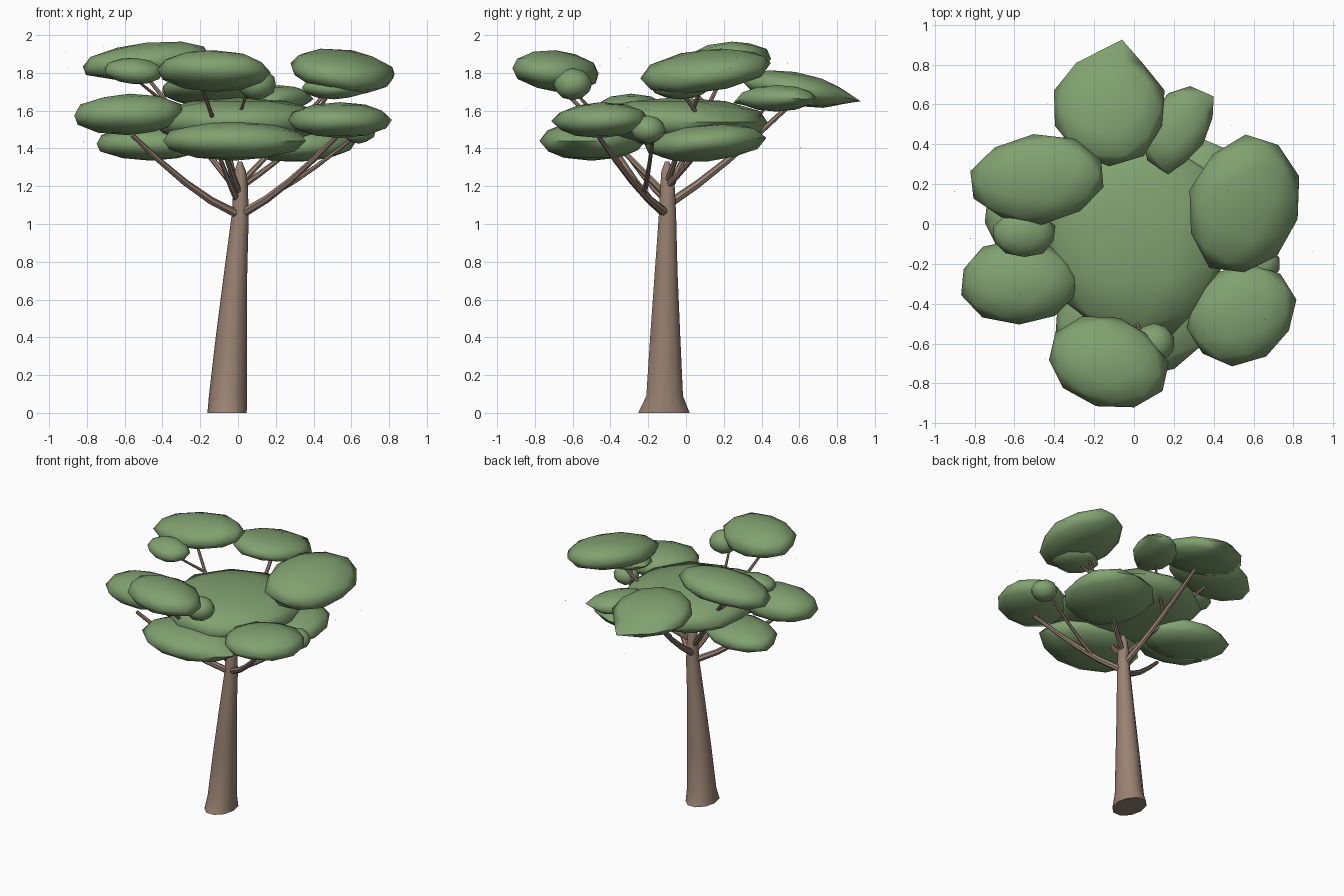
import bpy, bmesh, math, random
from mathutils import Vector

if "Cube" in bpy.data.objects:
    bpy.data.objects.remove(bpy.data.objects["Cube"])

random.seed(4)


def material(name, rgb):
    m = bpy.data.materials.new(name)
    m.diffuse_color = (*rgb, 1)
    m.use_nodes = True
    m.node_tree.nodes["Principled BSDF"].inputs["Base Color"].default_value = m.diffuse_color
    return m


LEAF = material("leaf_green", (0.22, 0.36, 0.165))
BARK = material("bark_brown", (0.32, 0.225, 0.17))


def finish(bm, name, mat, angle=50):
    bmesh.ops.recalc_face_normals(bm, faces=bm.faces)
    me = bpy.data.meshes.new(name)
    bm.to_mesh(me)
    bm.free()
    me.materials.append(mat)
    ob = bpy.data.objects.new(name, me)
    bpy.context.collection.objects.link(ob)
    bpy.ops.object.select_all(action='DESELECT')
    bpy.context.view_layer.objects.active = ob
    ob.select_set(True)
    bpy.ops.object.shade_smooth_by_angle(angle=math.radians(angle))
    return ob


def tube(name, rings, sides):
    """Tapered limb through horizontal or path-aligned rings (centre, rx, ry)."""
    bm = bmesh.new()
    loops = []
    for i, (c, rx, ry) in enumerate(rings):
        a, b = rings[max(i - 1, 0)][0], rings[min(i + 1, len(rings) - 1)][0]
        d = (Vector(b) - Vector(a)).normalized()
        if name == "trunk":
            u, v = Vector((1, 0, 0)), Vector((0, 1, 0))
        else:
            u = d.cross(Vector((0, 0, 1))).normalized()
            v = d.cross(u)
        loops.append([bm.verts.new(Vector(c) + u * rx * math.cos(t) + v * ry * math.sin(t))
                      for t in (2 * math.pi * k / sides for k in range(sides))])
    for p, q in zip(loops, loops[1:]):
        for k in range(sides):
            n = (k + 1) % sides
            bm.faces.new((p[k], p[n], q[n], q[k]))
    bm.faces.new(loops[0])
    bm.faces.new(loops[-1])
    return finish(bm, name, BARK)


def clump(name, centre, size, yaw=0, slope=(0, 0), tips=()):
    """Flattened, slightly irregular foliage pad; tips are pulled-out points."""
    bm = bmesh.new()
    bmesh.ops.create_icosphere(bm, subdivisions=2, radius=1)
    ca, sa = math.cos(math.radians(yaw)), math.sin(math.radians(yaw))
    for v in bm.verts:
        k = 1.02 + random.uniform(-0.04, 0.04)
        x, y, z = v.co.x * size[0] * k, v.co.y * size[1] * k, v.co.z * size[2]
        x, y = x * ca - y * sa, x * sa + y * ca
        v.co = Vector(centre) + Vector((x, y, z + slope[0] * x + slope[1] * y))
    for t in tips:
        t = Vector(t)
        min(bm.verts, key=lambda v: (v.co - t).length).co = t
    return finish(bm, name, LEAF, 60)


# Trunk: flared foot, leaning and tapering to a blunt tip
tube("trunk", [((-0.058, -0.117, 0), 0.104, 0.143), ((-0.053, -0.113, 0.09), 0.101, 0.102),
               ((-0.035, -0.11, 0.4), 0.083, 0.084), ((-0.012, -0.105, 0.75), 0.061, 0.063),
               ((0.012, -0.098, 1.05), 0.045, 0.048), ((0.014, -0.098, 1.2), 0.038, 0.04),
               ((0.012, -0.1, 1.28), 0.03, 0.032), ((0.01, -0.1, 1.33), 0.012, 0.012)], 10)

# Branches: start, end, sag of the middle, base radius
branches = [
    ("branch_front_left", (0.0, -0.11, 1.05), (-0.56, -0.42, 1.47), 0.05, 0.024),
    ("branch_front_right", (0.03, -0.11, 1.06), (0.52, -0.46, 1.46), 0.04, 0.024),
    ("branch_right", (0.2, -0.22, 1.17), (0.64, -0.17, 1.48), 0.02, 0.015),
    ("branch_back", (0.01, -0.1, 1.1), (-0.1, 0.54, 1.62), 0.03, 0.024),
    ("branch_left", (0.0, -0.1, 1.12), (-0.12, -0.35, 1.42), 0.02, 0.018),
    ("branch_back_right", (0.02, -0.1, 1.2), (0.36, 0.13, 1.46), 0.01, 0.018),
    ("branch_upper_left", (0.01, -0.1, 1.16), (-0.5, 0.2, 1.8), 0.0, 0.018),
    ("branch_upper_right", (0.02, -0.1, 1.22), (0.55, 0.1, 1.78), 0.0, 0.017),
    ("branch_upper_front", (0.01, -0.1, 1.15), (-0.19, -0.66, 1.72), 0.0, 0.018),
    ("twig_front", (0.0, -0.45, 1.55), (0.06, -0.63, 1.74), 0.0, 0.011),
    ("twig_left", (-0.36, 0.12, 1.62), (-0.56, -0.04, 1.78), 0.0, 0.011),
    ("twig_right", (0.42, 0.05, 1.6), (0.52, -0.06, 1.74), 0.0, 0.011),
    ("twig_back", (-0.05, 0.25, 1.38), (0.2, 0.45, 1.66), 0.0, 0.012),
]
for name, a, b, sag, r in branches:
    a, b = Vector(a), Vector(b)
    path = [a.lerp(b, t) - Vector((0, 0, sag * 4 * t * (1 - t) * (1 - 0.4 * t))) for t in (0, .25, .5, .75, 1)]
    tube(name, [(p, r * (1 - 0.12 * i), r * (1 - 0.12 * i)) for i, p in enumerate(path)], 7)

# Lower and middle foliage layers
clump("canopy_centre", (0.0, -0.06, 1.54), (0.47, 0.51, 0.13), 20)
clump("canopy_low_front", (-0.02, -0.5, 1.44), (0.38, 0.28, 0.105))
clump("canopy_low_left", (-0.46, 0.0, 1.425), (0.3, 0.22, 0.09), -15)
clump("canopy_low_right", (0.32, 0.11, 1.43), (0.3, 0.31, 0.1), 30, (0.03, 0.08))
clump("canopy_small_right", (0.64, -0.2, 1.5), (0.09, 0.09, 0.075))
clump("canopy_left", (-0.575, -0.29, 1.58), (0.3, 0.21, 0.11), 0, (0.02, 0))
clump("canopy_right", (0.54, -0.45, 1.55), (0.28, 0.24, 0.095), 30, (0, 0.02))

# Upper foliage pads
clump("canopy_top_left", (-0.485, 0.225, 1.865), (0.34, 0.22, 0.095), 5, (0.1, 0.05))
clump("canopy_top_left_small", (-0.55, -0.05, 1.81), (0.155, 0.115, 0.07), 0, (-0.05, 0.1))
clump("canopy_top_front", (-0.13, -0.69, 1.81), (0.3, 0.22, 0.11), -15, (-0.03, -0.08))
clump("canopy_top_front_small", (0.1, -0.6, 1.74), (0.1, 0.1, 0.085))
clump("canopy_top_right", (0.555, 0.095, 1.81), (0.35, 0.275, 0.11), 75, (-0.12, 0.12))
clump("canopy_top_right_small", (0.51, -0.03, 1.72), (0.17, 0.15, 0.06))
clump("canopy_back", (-0.125, 0.58, 1.715), (0.28, 0.28, 0.09), 0, (0, -0.16),
      [(-0.06, 0.925, 1.65)])
clump("canopy_back_right", (0.215, 0.48, 1.665), (0.22, 0.15, 0.07), 60, (0.02, 0),
      [(0.4, 0.64, 1.66), (0.17, 0.25, 1.64)])

# Loose leaf specks scattered around the pads
bm = bmesh.new()
for _ in range(60):
    a, r = random.uniform(0, 2 * math.pi), random.uniform(0.5, 0.92)
    p = Vector((r * math.cos(a), r * math.sin(a), random.uniform(1.4, 1.95)))
    q = [p + Vector([random.uniform(-0.004, 0.004) for _ in range(3)]) for _ in range(3)]
    bm.faces.new([bm.verts.new(v) for v in q])
finish(bm, "leaf_specks", LEAF)
